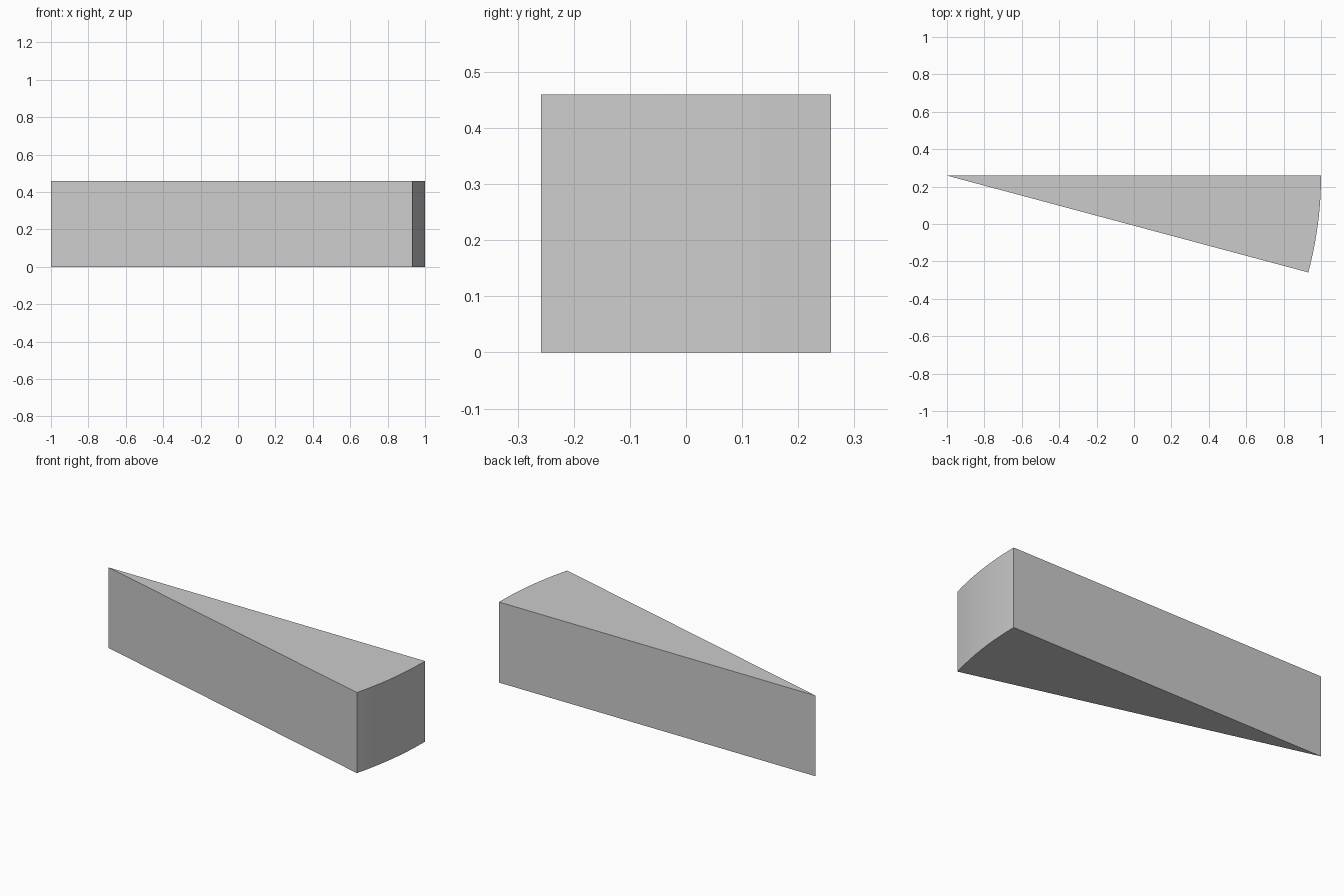
import bpy, bmesh
from math import sin, cos, radians

if "Cube" in bpy.data.objects:
    bpy.data.objects.remove(bpy.data.objects["Cube"])

RADIUS, ANGLE, HEIGHT, STEPS = 2.0, radians(15), 0.46, 24
APEX_X, APEX_Y = -1.0, RADIUS * sin(ANGLE) / 2

# Sector outline: apex, then the arc from the lower edge up to the straight back edge
outline = [(APEX_X, APEX_Y)]
for i in range(STEPS + 1):
    a = -ANGLE * (1 - i / STEPS)
    outline.append((APEX_X + RADIUS * cos(a), APEX_Y + RADIUS * sin(a)))

# Extrude the outline into a solid wedge
bm = bmesh.new()
base = bm.faces.new([bm.verts.new((x, y, 0)) for x, y in outline])
extruded = bmesh.ops.extrude_face_region(bm, geom=[base], use_keep_orig=True)
top = [v for v in extruded["geom"] if isinstance(v, bmesh.types.BMVert)]
bmesh.ops.translate(bm, verts=top, vec=(0, 0, HEIGHT))
bmesh.ops.recalc_face_normals(bm, faces=bm.faces)

mesh = bpy.data.meshes.new("wedge")
bm.to_mesh(mesh)
bm.free()
wedge = bpy.data.objects.new("wedge", mesh)
bpy.context.collection.objects.link(wedge)

# Smooth the curved end, keep the corners sharp
bpy.context.view_layer.objects.active = wedge
wedge.select_set(True)
bpy.ops.object.shade_smooth_by_angle(angle=radians(30))
